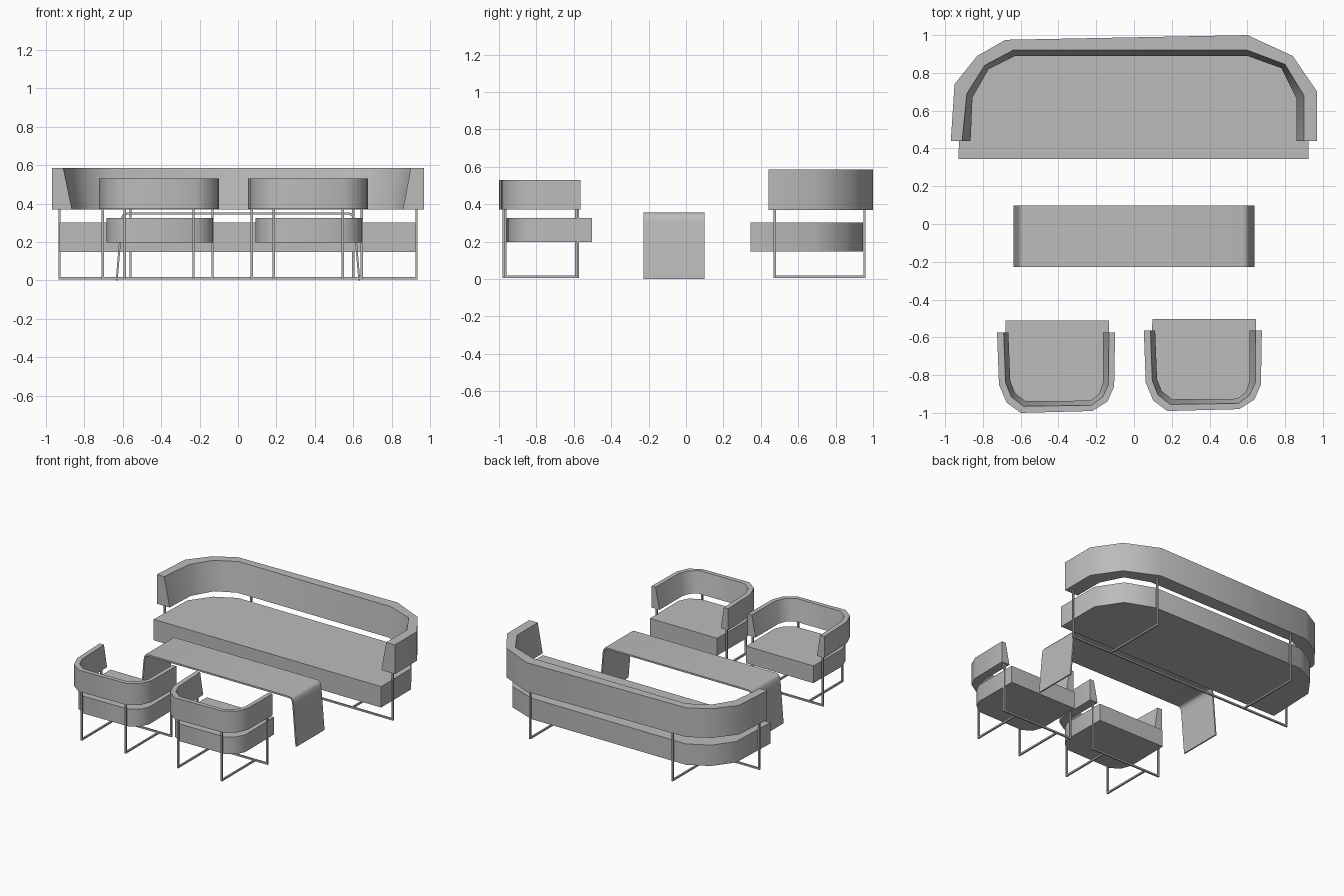
import bpy, bmesh, math
from mathutils import Matrix, Vector

cube = bpy.data.objects.get("Cube")
if cube:
    bpy.data.objects.remove(cube, do_unlink=True)

GREY = (0.5, 0.5, 0.5, 1.0)
grey = bpy.data.materials.new("soft grey")
grey.use_nodes = True
grey.diffuse_color = GREY
grey.node_tree.nodes["Principled BSDF"].inputs["Base Color"].default_value = GREY


def finish(name, bm, offset=(0, 0, 0), angle=50):
    bmesh.ops.recalc_face_normals(bm, faces=bm.faces)
    mesh = bpy.data.meshes.new(name)
    bm.to_mesh(mesh)
    bm.free()
    mesh.shade_smooth()
    mesh.set_sharp_from_angle(angle=math.radians(angle))
    mesh.materials.append(grey)
    obj = bpy.data.objects.new(name, mesh)
    obj.location = offset
    bpy.context.collection.objects.link(obj)
    return obj


def sweep(name, sections, offset=(0, 0, 0)):
    """Skin a row of matching cross-sections and cap both ends."""
    bm = bmesh.new()
    rows = [[bm.verts.new(p) for p in s] for s in sections]
    for a, b in zip(rows, rows[1:]):
        for i in range(len(a)):
            j = (i + 1) % len(a)
            bm.faces.new((a[i], a[j], b[j], b[i]))
    bm.faces.new(rows[0])
    bm.faces.new(rows[-1])
    return finish(name, bm, offset)


def backrest(name, outer, inner_top, inner_low, z0, z1, offset=(0, 0, 0)):
    """Wrap-around back whose inner face leans in towards the bottom."""
    sections = [((*o, z0), (*o, z1), (*t, z1), (*l, z0))
                for o, t, l in zip(outer, inner_top, inner_low)]
    return sweep(name, sections, offset)


def cushion(name, outline, z0, z1, offset=(0, 0, 0)):
    bm = bmesh.new()
    face = bm.faces.new([bm.verts.new((x, y, z0)) for x, y in outline])
    grown = bmesh.ops.extrude_face_region(bm, geom=[face])["geom"]
    bmesh.ops.translate(bm, vec=(0, 0, z1 - z0),
                        verts=[v for v in grown if isinstance(v, bmesh.types.BMVert)])
    return finish(name, bm, offset)


def frame(name, front_x, front_y, rear_x, rear_y, top, offset=(0, 0, 0), t=0.012):
    """Four square legs, a front floor bar and two floor bars running back."""
    bm = bmesh.new()

    def bar(a, b):
        a, b = Vector(a), Vector(b)
        size = [abs(d) + t for d in b - a]
        bmesh.ops.create_cube(bm, size=1, matrix=Matrix.Translation((a + b) / 2)
                              @ Matrix.Diagonal((*size, 1)))

    low = 0.012
    for xs, y in ((front_x, front_y), (rear_x, rear_y)):
        for x in xs:
            bar((x, y, low), (x, y, top))
    bar((front_x[0], front_y, low), (front_x[1], front_y, low))
    for x in rear_x:
        bar((x, front_y, low), (x, rear_y, low))
    return finish(name, bm, offset)


# Sofa
backrest(
    "sofa_back",
    [(-.97, .44), (-.95, .74), (-.83, .89), (-.68, .975),
     (.6, 1), (.84, .89), (.97, .7), (.97, .44)],
    [(-.91, .44), (-.885, .69), (-.79, .84), (-.64, .92),
     (.6, .92), (.8, .845), (.9, .68), (.9, .44)],
    [(-.865, .44), (-.855, .67), (-.77, .82), (-.63, .89),
     (.6, .89), (.78, .825), (.86, .665), (.86, .44)],
    .37, .585)
cushion(
    "sofa_seat",
    [(-.93, .345), (.925, .345), (.925, .69), (.81, .865), (.6, .945),
     (-.66, .945), (-.81, .865), (-.915, .72)],
    .148, .302)
frame("sofa_frame", (-.93, .93), .475, (-.56, .6), .955, .38)

# Two matching armchairs
for side, offset in (("right", (0, 0, 0)), ("left", (.777, .01, 0))):
    backrest(
        side + "_chair_back",
        [(-.725, -.575), (-.715, -.85), (-.675, -.945), (-.6, -1),
         (-.22, -.99), (-.14, -.94), (-.105, -.86), (-.1, -.575)],
        [(-.69, -.575), (-.68, -.84), (-.65, -.915), (-.585, -.965),
         (-.225, -.96), (-.165, -.915), (-.135, -.85), (-.133, -.575)],
        [(-.665, -.575), (-.655, -.83), (-.63, -.895), (-.575, -.938),
         (-.23, -.935), (-.185, -.9), (-.165, -.84), (-.165, -.575)],
        .372, .53, offset)
    cushion(
        side + "_chair_seat",
        [(-.68, -.512), (-.132, -.512), (-.13, -.85), (-.16, -.91), (-.225, -.955),
         (-.59, -.96), (-.655, -.92), (-.685, -.84)],
        .198, .325, offset)
    frame(side + "_chair_frame", (-.705, -.133), -.588, (-.59, -.232), -.975, .38, offset)

# Coffee table: one bent sheet with splayed ends
half = [(.637, 0), (.612, .3), (.606, .335), (.595, .35), (.575, .355)]
half_in = [(.627, 0), (.602, .3), (.596, .328), (.589, .338), (.575, .343)]
path = list(zip(half, half_in))
path += [((-a[0], a[1]), (-b[0], b[1])) for a, b in reversed(path)]
front, rear = -.227, .098
sweep("coffee_table", [((a[0], front, a[1]), (a[0], rear, a[1]),
                        (b[0], rear, b[1]), (b[0], front, b[1])) for a, b in path])
